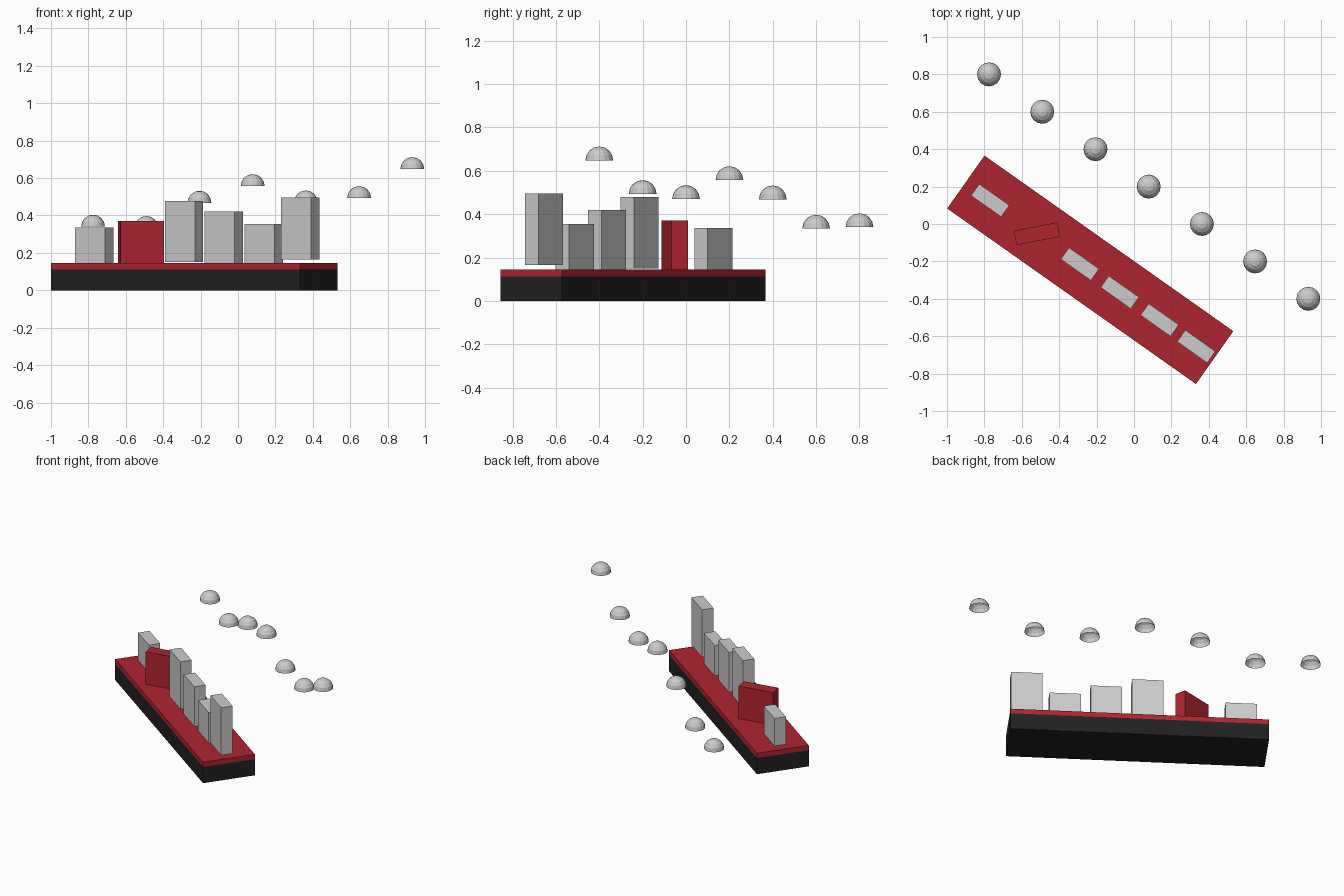
import bpy, bmesh
from math import radians

if "Cube" in bpy.data.objects:
    bpy.data.objects.remove(bpy.data.objects["Cube"])

TILT = radians(-35.2)


def material(name, color):
    m = bpy.data.materials.new(name)
    m.diffuse_color = color
    m.use_nodes = True
    m.node_tree.nodes["Principled BSDF"].inputs["Base Color"].default_value = m.diffuse_color
    return m


black = material("black", (0.015, 0.015, 0.015, 1))
red = material("red", (0.43, 0.018, 0.028, 1))


def add_object(name, bm, mat=None):
    mesh = bpy.data.meshes.new(name)
    bm.to_mesh(mesh)
    bm.free()
    ob = bpy.data.objects.new(name, mesh)
    bpy.context.collection.objects.link(ob)
    if mat:
        mesh.materials.append(mat)
    return ob


def box(name, x, y, z0, z1, length, depth, angle=TILT, mat=None):
    bm = bmesh.new()
    bmesh.ops.create_cube(bm, size=1)
    bmesh.ops.scale(bm, vec=(length, depth, z1 - z0), verts=bm.verts)
    ob = add_object(name, bm, mat)
    ob.location = (x, y, (z0 + z1) / 2)
    ob.rotation_euler.z = angle


def dome(name, x, y, z, radius=0.064):
    # open half sphere, flat facets
    bm = bmesh.new()
    bmesh.ops.create_uvsphere(bm, u_segments=16, v_segments=8, radius=radius)
    low = [v for v in bm.verts if v.co.z < -1e-4]
    bmesh.ops.delete(bm, geom=low, context='VERTS')
    add_object(name, bm).location = (x, y, z)


# Two-layer platform
box("platform_base", -0.234, -0.245, 0, 0.112, 1.628, 0.346, mat=black)
box("platform_top", -0.234, -0.245, 0.112, 0.145, 1.628, 0.346, mat=red)

# Row of grey blocks: x, y, bottom, top
blocks = [(-0.769, 0.126, 0.145, 0.336), (-0.289, -0.214, 0.15, 0.478),
          (-0.076, -0.365, 0.145, 0.42), (0.137, -0.513, 0.145, 0.355),
          (0.333, -0.655, 0.166, 0.495)]
for i, (x, y, z0, z1) in enumerate(blocks):
    box(f"grey_block_{i + 1}", x, y, z0, z1, 0.197, 0.076)

# Turned red block
box("red_block", -0.519, -0.052, 0.145, 0.37, 0.237, 0.078, radians(11), red)

# Floating domes along a line parallel to the platform
for i, z in enumerate([0.34, 0.333, 0.468, 0.557, 0.47, 0.493, 0.648]):
    dome(f"dome_{i + 1}", -0.775 + i * 0.2845, 0.8 - i * 0.2, z)
